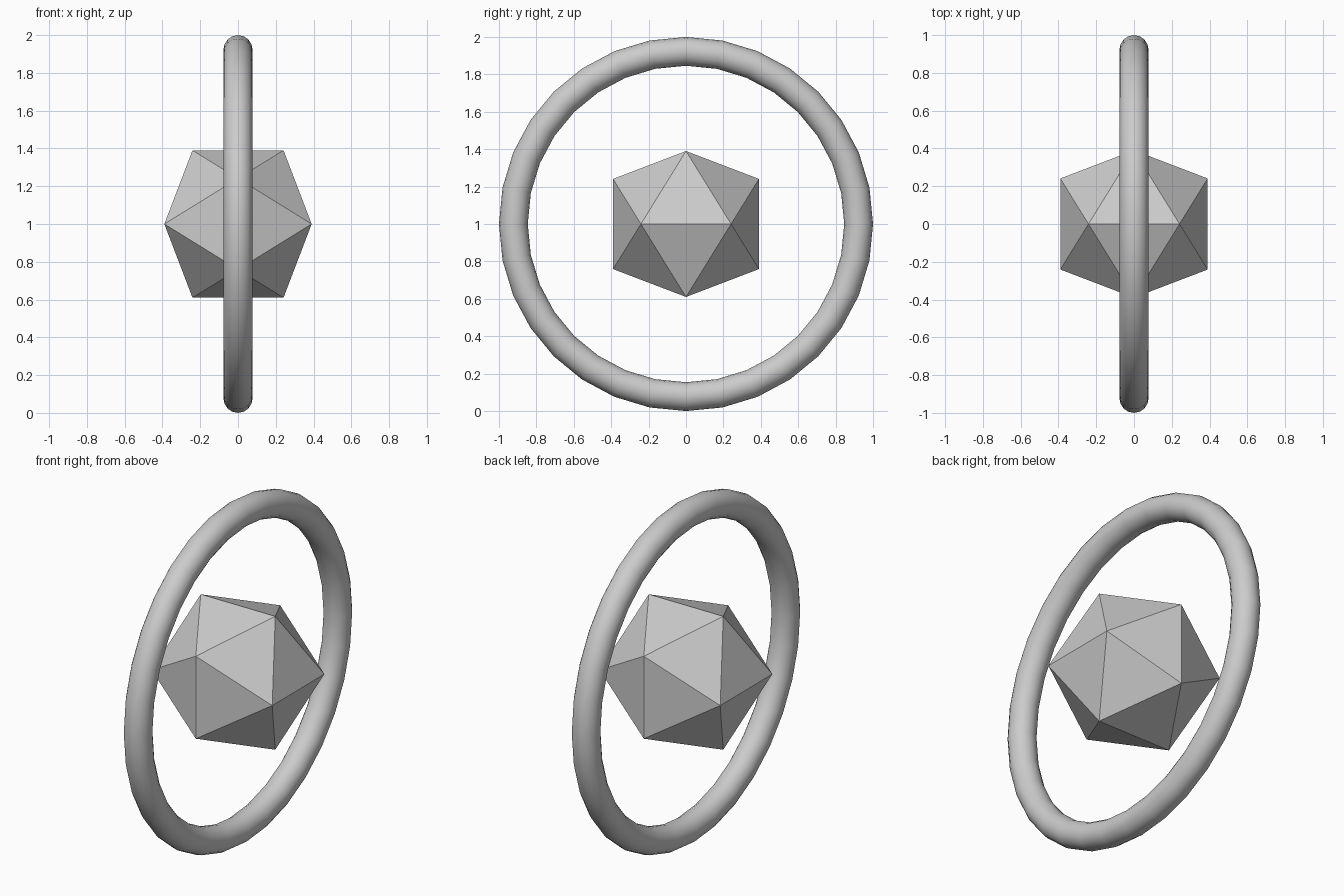
import bpy, bmesh, math
from mathutils import Vector

cube = bpy.data.objects.get("Cube")
if cube:
    bpy.data.objects.remove(cube, do_unlink=True)

CENTRE = Vector((0, 0, 1))
OUTER, INNER = 1.0, 0.846
GEM = 0.39
GOLDEN = (1 + math.sqrt(5)) / 2

grey = bpy.data.materials.new("light grey")
grey.use_nodes = True
colour = (0.6, 0.6, 0.6, 1)
grey.diffuse_color = colour
grey.node_tree.nodes["Principled BSDF"].inputs["Base Color"].default_value = colour

# Upright ring, its axis along x
bpy.ops.mesh.primitive_torus_add(
    major_segments=32, minor_segments=16,
    major_radius=(OUTER + INNER) / 2, minor_radius=(OUTER - INNER) / 2,
    location=CENTRE, rotation=(0, math.pi / 2, 0))
ring = bpy.context.object
ring.name = "ring"
ring.data.materials.append(grey)
bpy.ops.object.transform_apply(location=False, rotation=True, scale=False)
bpy.ops.object.shade_smooth()

# Flat-faced icosahedron: hull of three crossed golden rectangles
bm = bmesh.new()
for a in (-GEM, GEM):
    for b in (-GEM / GOLDEN, GEM / GOLDEN):
        for corner in ((b, 0, a), (a, b, 0), (0, a, b)):
            bm.verts.new(corner)
bmesh.ops.convex_hull(bm, input=bm.verts)
bmesh.ops.recalc_face_normals(bm, faces=bm.faces)
mesh = bpy.data.meshes.new("icosahedron")
bm.to_mesh(mesh)
bm.free()
mesh.materials.append(grey)
gem = bpy.data.objects.new("icosahedron", mesh)
gem.location = CENTRE
bpy.context.collection.objects.link(gem)
